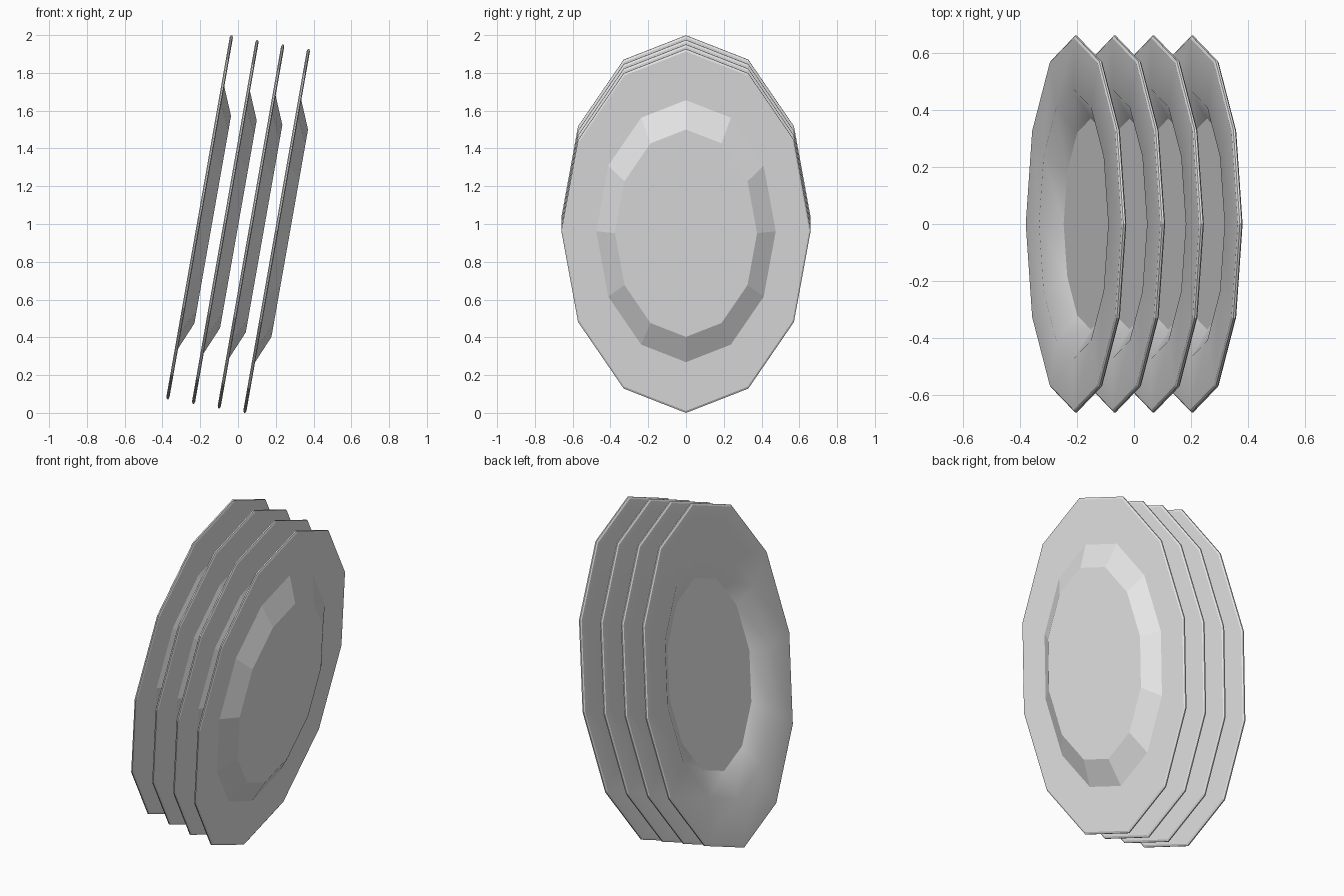
import bpy, bmesh, math
from mathutils import Matrix, Vector

cube = bpy.data.objects.get("Cube")
if cube:
    bpy.data.objects.remove(cube, do_unlink=True)

SIDES = 12
HALF_W, HALF_H = 0.66, 0.978
TILT = math.radians(10)
SPACING = 0.138
COUNT = 4

# plate cross-section: (fraction of radius, offset along the plate axis)
UNDERSIDE = [(0.57, 0.062), (0.72, 0.0), (0.988, 0.0), (1.0, -0.005)]
DISH = [(1.0, -0.012), (0.988, -0.017), (0.715, -0.017), (0.56, 0.044)]

mat = bpy.data.materials.new("light_grey")
mat.use_nodes = True
grey = (0.8, 0.8, 0.8, 1.0)
mat.diffuse_color = grey
mat.node_tree.nodes["Principled BSDF"].inputs["Base Color"].default_value = grey


def plate_mesh():
    """Oval twelve-sided plate: flat underside, smooth dish, flat floor."""
    bm = bmesh.new()
    rings = []
    for r, depth in UNDERSIDE + DISH:
        ring = []
        for i in range(SIDES):
            a = math.tau * i / SIDES
            ring.append(bm.verts.new((depth, r * HALF_W * math.sin(a), r * HALF_H * math.cos(a))))
        rings.append(ring)
    for k in range(len(rings) - 1):
        for i in range(SIDES):
            j = (i + 1) % SIDES
            face = bm.faces.new((rings[k][i], rings[k][j], rings[k + 1][j], rings[k + 1][i]))
            face.smooth = k >= len(UNDERSIDE) + 1
    bm.faces.new(rings[0])
    bm.faces.new(rings[-1])
    bmesh.ops.recalc_face_normals(bm, faces=bm.faces)
    mesh = bpy.data.meshes.new("plate")
    bm.to_mesh(mesh)
    bm.free()
    mesh.materials.append(mat)
    return mesh


# row of tilted plates, spaced along their shared axis
mesh = plate_mesh()
tilt = Matrix.Rotation(TILT, 4, 'Y')
axis = tilt @ Vector((1, 0, 0))
for n in range(COUNT):
    plate = bpy.data.objects.new(f"plate_{n + 1}", mesh)
    bpy.context.collection.objects.link(plate)
    centre = Vector((0.009, 0, 0.998)) + axis * SPACING * (n - (COUNT - 1) / 2)
    plate.matrix_world = Matrix.Translation(centre) @ tilt
